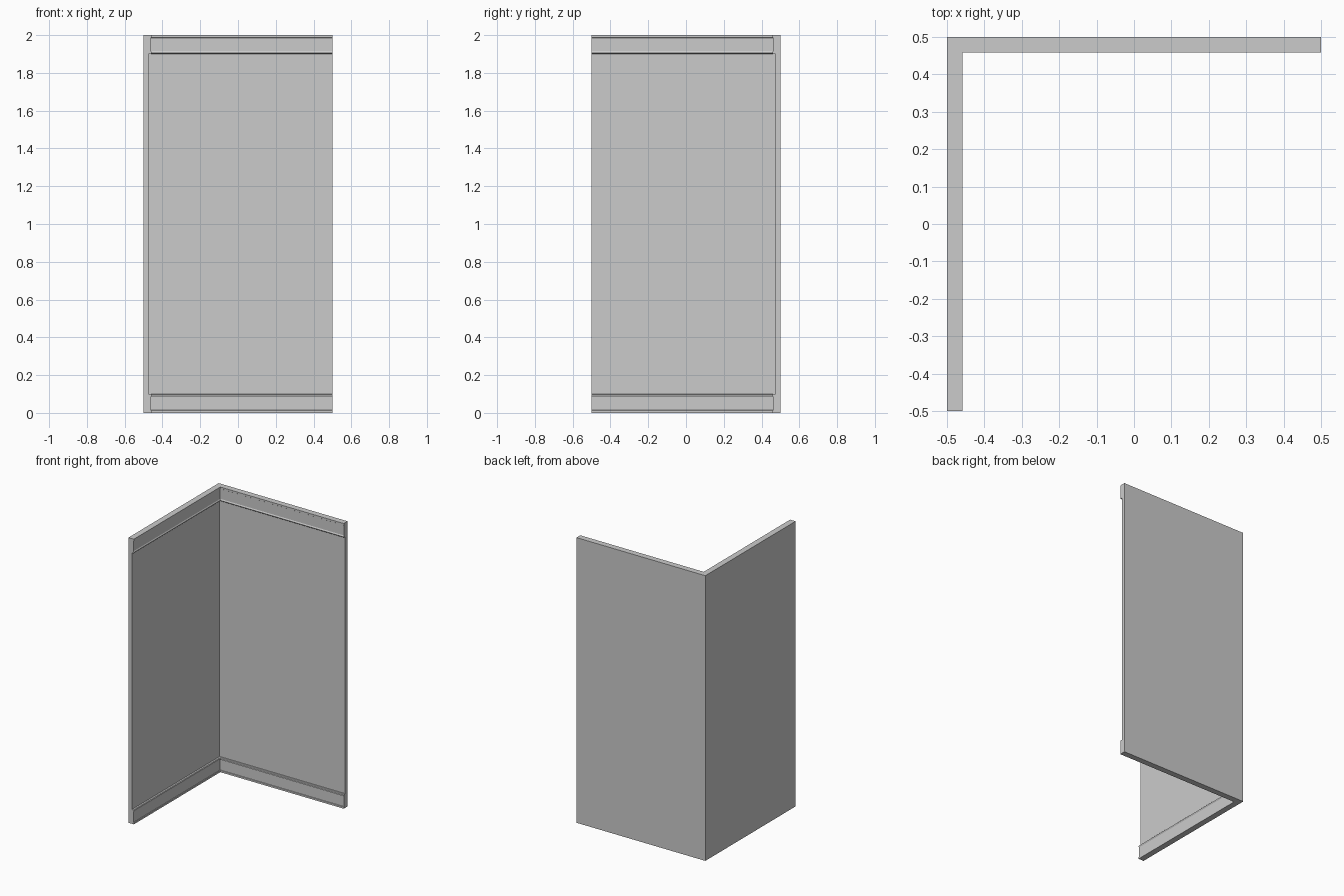
import bpy, bmesh

if "Cube" in bpy.data.objects:
    bpy.data.objects.remove(bpy.data.objects["Cube"])

HALF, HEIGHT = 0.5, 2.0

# Lower half of the wall section: (depth from outer face, height)
WALL = 0.026
skirting = [(0.042, 0.0), (0.042, 0.012), (0.039, 0.014), (0.039, 0.085),
            (0.042, 0.09), (0.042, 0.096), (0.038, 0.1), (WALL, 0.1)]
# Upper trim mirrors the lower one
cornice = [(d, HEIGHT - z) for d, z in reversed(skirting)]
section = [(0.0, 0.0)] + skirting + cornice + [(0.0, HEIGHT)]


def sweep_corner(name, profile):
    """Sweep a closed section along an L path with a mitred corner."""
    bm = bmesh.new()
    stations = [
        lambda d: (-HALF + d, -HALF),
        lambda d: (-HALF + d, HALF - d),
        lambda d: (HALF, HALF - d),
    ]
    rings = [[bm.verts.new((*place(d), z)) for d, z in profile] for place in stations]
    n = len(profile)
    for a, b in zip(rings, rings[1:]):
        for i in range(n):
            j = (i + 1) % n
            bm.faces.new((a[i], a[j], b[j], b[i]))
    # End caps
    bm.faces.new(rings[0])
    bm.faces.new(rings[-1][::-1])
    bmesh.ops.recalc_face_normals(bm, faces=bm.faces)
    mesh = bpy.data.meshes.new(name)
    bm.to_mesh(mesh)
    bm.free()
    obj = bpy.data.objects.new(name, mesh)
    bpy.context.collection.objects.link(obj)
    return obj


# Corner wall with skirting and cornice
sweep_corner("corner_wall", section)
